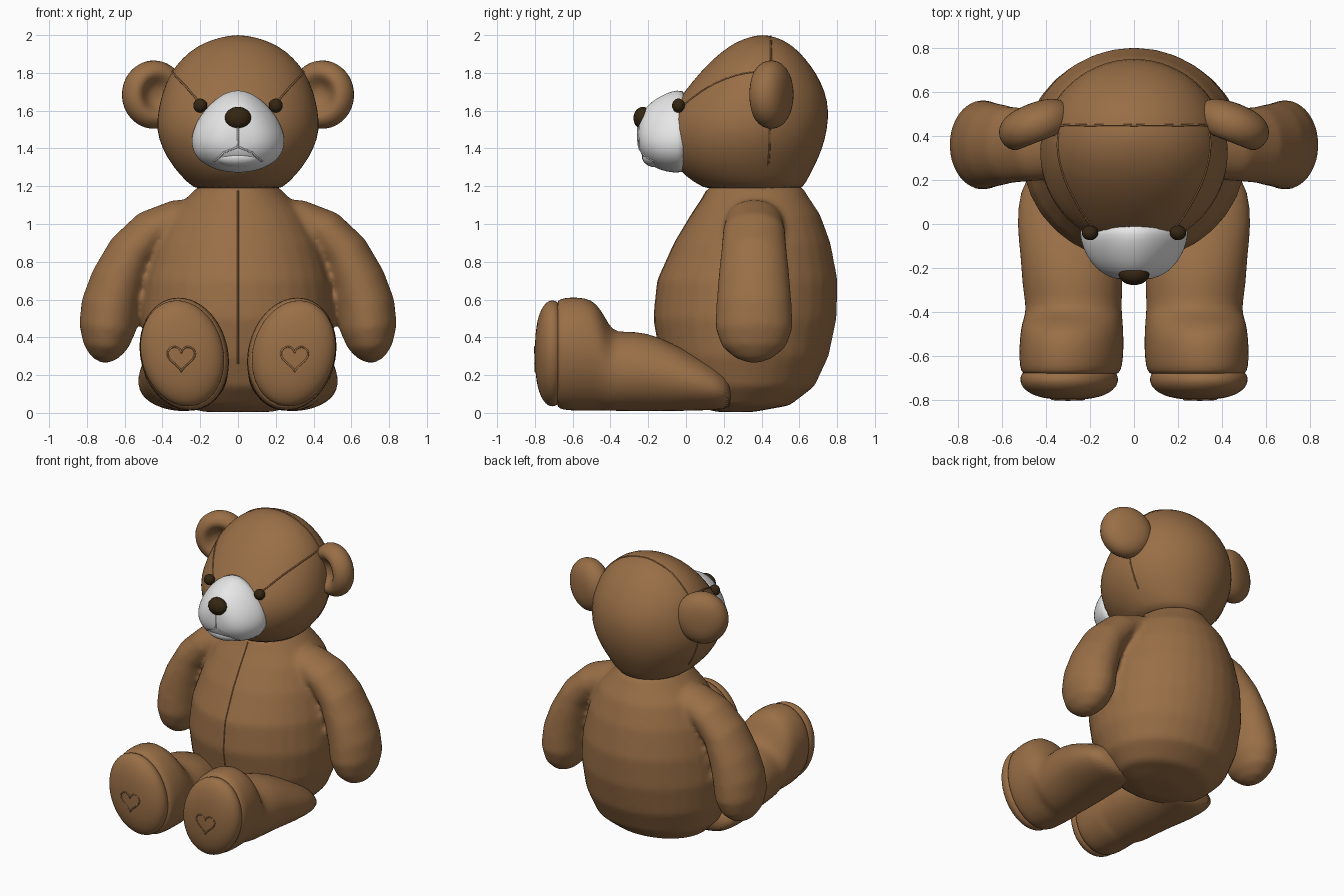
import bpy
import bmesh
from math import sin, cos, pi, tau
from mathutils import Vector

cube = bpy.data.objects.get("Cube")
if cube:
    bpy.data.objects.remove(cube, do_unlink=True)


def material(name, rgb, rough=0.8):
    mat = bpy.data.materials.new(name)
    mat.use_nodes = True
    mat.diffuse_color = (*rgb, 1)
    bsdf = mat.node_tree.nodes["Principled BSDF"]
    bsdf.inputs["Base Color"].default_value = (*rgb, 1)
    bsdf.inputs["Roughness"].default_value = rough
    return mat


BROWN = material("brown plush", (0.32, 0.158, 0.062))
WHITE = material("white muzzle", (0.8, 0.8, 0.8))
DARK = material("dark brown", (0.035, 0.019, 0.006))


def finish(name, mesh, mat):
    obj = bpy.data.objects.new(name, mesh)
    bpy.context.collection.objects.link(obj)
    mesh.materials.append(mat)
    for poly in mesh.polygons:
        poly.use_smooth = True
    return obj


def ellipse(t):
    return cos(t), sin(t)


def add_loft(bm, rings, outline=ellipse, seg=32):
    """Skin a closed tube over rings given as (centre, u, v)."""
    loops = []
    for c, u, v in rings:
        pts = [outline(tau * i / seg) for i in range(seg)]
        loops.append([bm.verts.new(Vector(c) + Vector(u) * a + Vector(v) * b) for a, b in pts])
    for low, high in zip(loops, loops[1:]):
        for i in range(seg):
            j = (i + 1) % seg
            bm.faces.new((low[i], low[j], high[j], high[i]))
    bm.faces.new(loops[0][::-1])
    bm.faces.new(loops[-1])


def to_object(name, bm, mat, subdivide=True):
    bmesh.ops.recalc_face_normals(bm, faces=bm.faces)
    mesh = bpy.data.meshes.new(name)
    bm.to_mesh(mesh)
    bm.free()
    obj = finish(name, mesh, mat)
    if subdivide:
        obj.modifiers.new("subdivision", 'SUBSURF').levels = 1
    return obj


def loft(name, rings, mat, outline=ellipse):
    bm = bmesh.new()
    add_loft(bm, rings, outline)
    return to_object(name, bm, mat)


def ball(name, loc, size, mat):
    bm = bmesh.new()
    bmesh.ops.create_uvsphere(bm, u_segments=24, v_segments=16, radius=1)
    for v in bm.verts:
        v.co = Vector(a * b for a, b in zip(v.co, size)) + Vector(loc)
    return to_object(name, bm, mat, False)


def upright(rows):
    """Rows of (height, front y, back y, half width)."""
    return [((0, (f + b) / 2, z), (w, 0, 0), (0, (b - f) / 2, 0)) for z, f, b, w in rows]


def seam(name, target, points, mat, closed=False, steps=10, depth=0.005):
    """Lay a thin stitched line onto the surface of target."""
    pts = [Vector(p) for p in points]
    path = [a.lerp(b, i / steps) for a, b in zip(pts, pts[1:]) for i in range(steps)]
    if not closed:
        path.append(pts[-1])
    bpy.context.view_layer.update()
    deps = bpy.context.evaluated_depsgraph_get()
    path = [target.closest_point_on_mesh(p, depsgraph=deps)[1] for p in path]
    curve = bpy.data.curves.new(name, 'CURVE')
    curve.dimensions = '3D'
    curve.bevel_depth = depth
    curve.bevel_resolution = 1
    spline = curve.splines.new('POLY')
    spline.points.add(len(path) - 1)
    spline.use_cyclic_u = closed
    for sp, p in zip(spline.points, path):
        sp.co = (*p, 1)
    temp = bpy.data.objects.new(name + " path", curve)
    mesh = bpy.data.meshes.new_from_object(temp)
    bpy.data.objects.remove(temp)
    return finish(name, mesh, mat)


def mirrored(points):
    """Extend a path that ends on the centre line to the other side."""
    return points + [(-x, y, z) for x, y, z in points[-2::-1]]


# Torso and arms fused into one soft skin
bm = bmesh.new()
add_loft(bm, upright([
    (0.005, .16, .36, .18), (.04, .04, .55, .33), (.14, -.07, .68, .43), (.3, -.135, .755, .49),
    (.5, -.17, .797, .51), (.7, -.15, .803, .49), (.9, -.06, .765, .435), (1.05, .03, .71, .36),
    (1.14, .09, .65, .27), (1.2, .12, .615, .21)]))
arm = [(.15, 1.03, .10, .13), (.32, 1.02, .11, .15), (.46, .96, .118, .165), (.565, .85, .128, .175),
       (.635, .7, .145, .19), (.675, .57, .155, .2), (.69, .45, .152, .205), (.7, .35, .118, .17),
       (.705, .29, .07, .1), (.705, .265, .02, .03)]
for side in (1, -1):
    rings = []
    for i, (x, z, r, depth) in enumerate(arm):
        before, after = arm[max(i - 1, 0)], arm[min(i + 1, len(arm) - 1)]
        way = Vector((after[0] - before[0], 0, after[1] - before[1])).normalized()
        rings.append(((side * x, .36, z), (-way.z * r * side, 0, way.x * r), (0, depth, 0)))
    add_loft(bm, rings)
body = to_object("body_with_arms", bm, BROWN, False)
remesh = body.modifiers.new("fuse", 'REMESH')
remesh.mode = 'VOXEL'
remesh.voxel_size = 0.018
remesh.use_smooth_shade = True
soften = body.modifiers.new("soften", 'SMOOTH')
soften.factor = 0.5
soften.iterations = 8
seam("belly_seam", body, [(0, -.14, .25), (0, -.17, .5), (0, -.15, .7), (0, -.06, .9), (0, .12, 1.17)], BROWN)

# Head
head = loft("head", upright([
    (1.17, .13, .61, .21), (1.22, .04, .635, .27), (1.3, -.06, .68, .345), (1.4, -.1, .725, .405),
    (1.5, -.11, .75, .435), (1.6, -.085, .758, .425), (1.7, -.01, .74, .402), (1.8, .07, .69, .36),
    (1.88, .15, .63, .295), (1.94, .225, .57, .22), (1.98, .3, .505, .13), (2.0, .38, .43, .03)]), BROWN)
seam("crown_seam", head, mirrored([(.37, .45, 1.28), (.43, .45, 1.5), (.36, .45, 1.8),
                                   (.2, .45, 1.95), (0, .45, 2)]), BROWN)

# Muzzle, nose and mouth
muzzle = loft("muzzle", [((0, y, z), (.24 * s, 0, 0), (0, 0, .22 * s)) for y, z, s in (
    (.02, 1.49, 1), (-.05, 1.49, 1), (-.1, 1.485, .955), (-.15, 1.48, .86), (-.195, 1.477, .73),
    (-.23, 1.475, .55), (-.25, 1.475, .35), (-.255, 1.475, .1))], WHITE,
    lambda t: (cos(t) * (1 - .27 * sin(t)), sin(t)))
ball("lower_lip", (0, -.158, 1.355), (.125, .075, .055), WHITE)
ball("nose", (0, -.228, 1.56), (.07, .05, .06), DARK)
seam("lip_line", muzzle, [(0, -.25, 1.51), (0, -.24, 1.41)], WHITE)
seam("mouth_line", muzzle, mirrored([(.13, -.17, 1.33), (.07, -.21, 1.39), (0, -.24, 1.41)]), WHITE)

# Feet outline lean, ear profile and leg profile
ear = [(.015, -.02), (.05, -.028), (.08, -.058), (.11, -.08), (.145, -.07), (.172, -.035), (.18, .01),
       (.165, .05), (.13, .08), (.08, .097), (.02, .102)]
leg = [(.25, .28, .1, .19, .08), (.15, .3, .135, .22, .12), (0, .305, .17, .23, .16),
       (-.15, .285, .208, .23, .2), (-.27, .28, .222, .23, .212), (-.37, .275, .217, .218, .208),
       (-.41, .275, .24, .222, .228), (-.45, .28, .28, .228, .268), (-.5, .283, .307, .234, .297),
       (-.58, .285, .312, .237, .302), (-.65, .287, .312, .232, .298), (-.68, .288, .312, .22, .285),
       (-.69, .288, .312, .19, .25)]
pad = [(-.66, .9), (-.685, .95), (-.705, .98), (-.73, .96), (-.755, .88), (-.778, .72),
       (-.793, .5), (-.8, .2)]

for side, label in ((1, "left"), (-1, "right")):
    # Leg with foot, sole pad and stitched heart
    loft(label + "_leg", [((side * x, y, z), (rx, 0, 0), (side * (.03 if y < -.44 else 0), 0, rz))
                          for y, x, z, rx, rz in leg], BROWN)
    sole = loft(label + "_sole", [((side * .295, y, .315), (.228 * s, 0, 0), (side * .03 * s, 0, .29 * s))
                                  for y, s in pad], BROWN)
    heart = []
    for i in range(41):
        t = tau * i / 40
        h = 13 * cos(t) - 5 * cos(2 * t) - 2 * cos(3 * t) - cos(4 * t)
        heart.append((side * .3 + .0046 * 16 * sin(t) ** 3, -.81, .295 + .0046 * h))
    seam(label + "_heart", sole, heart, BROWN, closed=True, steps=1)

    # Ear turned a little forward, hollow at the front
    across, out = Vector((side * .93, -.36, 0)), Vector((side * .36, .93, 0))
    middle = Vector((side * .445, .45, 1.685))
    loft(label + "_ear", [(middle + out * d, across * r, (0, 0, r * 1.03)) for r, d in ear], BROWN)

    # Eye and the seam running from it to the ear
    ball(label + "_eye", (side * .2, -.04, 1.627), (.037, .034, .037), DARK)
    seam(label + "_brow_seam", head, [(side * .2, -.02, 1.64), (side * .29, .1, 1.74),
                                      (side * .34, .24, 1.79), (side * .36, .42, 1.82)], BROWN)
